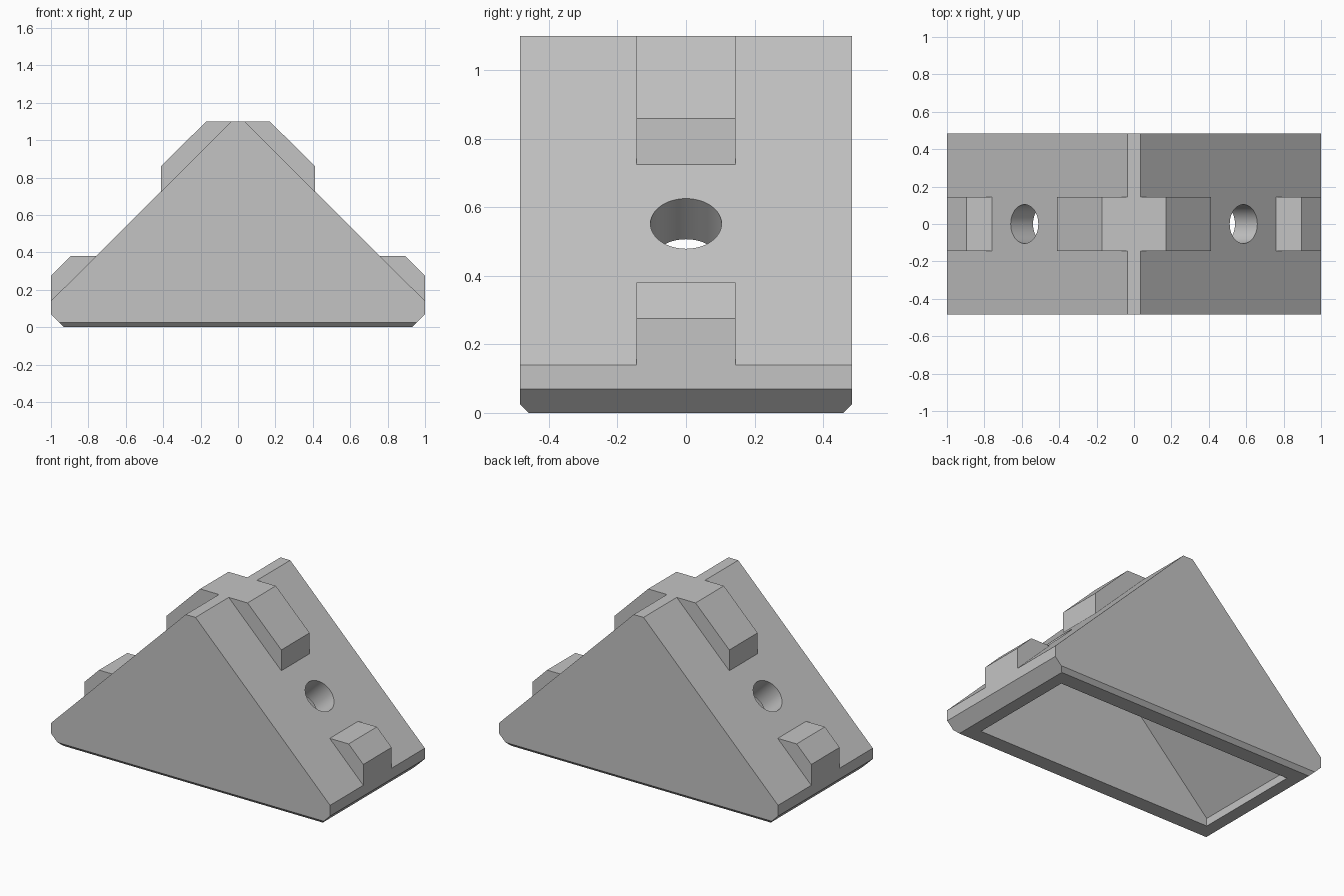
import bpy
import bmesh
import math

cube = bpy.data.objects.get("Cube")
if cube:
    bpy.data.objects.remove(cube, do_unlink=True)

grey = bpy.data.materials.new("plain grey")
grey.use_nodes = True
colour = (0.55, 0.55, 0.55, 1)
grey.diffuse_color = colour
grey.node_tree.nodes["Principled BSDF"].inputs["Base Color"].default_value = colour


def mirrored(half):
    """Complete a right-hand outline with its mirror image."""
    return half + [(-x, z) for x, z in reversed(half) if x]


def prism(name, outline, half_depth, base_inset=0):
    """Extrude an x-z outline along y; points on the ground may be inset."""
    bm = bmesh.new()
    rings = []
    for side in (-1, 1):
        rings.append([bm.verts.new((x, side * (half_depth - (base_inset if z == 0 else 0)), z))
                      for x, z in outline])
    count = len(outline)
    if base_inset:
        # the end walls stop above the chamfered strip
        ends = [[v for v in ring if v.co.z > 0] for ring in rings]
        for ring in rings:
            low = [v for v in ring if v.co.z < base_inset + 0.001]
            bm.faces.new(low)
    else:
        ends = rings
    for ring in ends:
        bm.faces.new(ring)
    for i in range(count):
        j = (i + 1) % count
        bm.faces.new((rings[0][i], rings[0][j], rings[1][j], rings[1][i]))
    bmesh.ops.recalc_face_normals(bm, faces=bm.faces)
    mesh = bpy.data.meshes.new(name)
    bm.to_mesh(mesh)
    bm.free()
    mesh.materials.append(grey)
    obj = bpy.data.objects.new(name, mesh)
    bpy.context.collection.objects.link(obj)
    return obj


def cut(target, cutter):
    mod = target.modifiers.new(cutter.name, 'BOOLEAN')
    mod.operation = 'DIFFERENCE'
    mod.solver = 'EXACT'
    mod.object = cutter
    bpy.context.view_layer.objects.active = target
    bpy.ops.object.modifier_apply(modifier=mod.name)
    bpy.data.objects.remove(cutter, do_unlink=True)


# Wedge body with chamfered foot
chamfer = 0.025
body = prism("wedge_body", mirrored([(0.93, 0), (0.93 + chamfer, chamfer), (1, 0.07),
                                     (1, 0.14), (0.035, 1.1)]), 0.485, chamfer)

# Hollow underside
cut(body, prism("cavity_cutter", mirrored([(0.85, -0.1), (0.85, 0.05), (0, 0.9)]), 0.36))

# Screw holes square to each slope
for side in (-1, 1):
    bpy.ops.mesh.primitive_cylinder_add(vertices=48, radius=0.104, depth=0.6,
                                        location=(side * 0.585, 0, 0.552),
                                        rotation=(0, side * math.pi / 4, 0))
    drill = bpy.context.object
    drill.name = "hole_cutter"
    drill.data.materials.append(grey)
    cut(body, drill)

# Locating tabs on both slopes, slightly sunk into the body
tabs = {
    "upper_tab": [(0.035, 1.1), (0.17, 1.1), (0.412, 0.86), (0.412, 0.725),
                  (0.38, 0.73), (0.03, 1.08)],
    "lower_tab": [(0.76, 0.38), (0.895, 0.38), (1, 0.275), (1, 0.14),
                  (0.97, 0.14), (0.74, 0.37)],
}
for name, outline in tabs.items():
    for label, side in (("left", 1), ("right", -1)):
        prism(f"{label}_{name}", [(side * x, z) for x, z in outline], 0.145)

# Smooth hole walls, crisp edges elsewhere
bpy.ops.object.select_all(action='DESELECT')
body.select_set(True)
bpy.context.view_layer.objects.active = body
bpy.ops.object.shade_smooth_by_angle(angle=math.radians(30))
